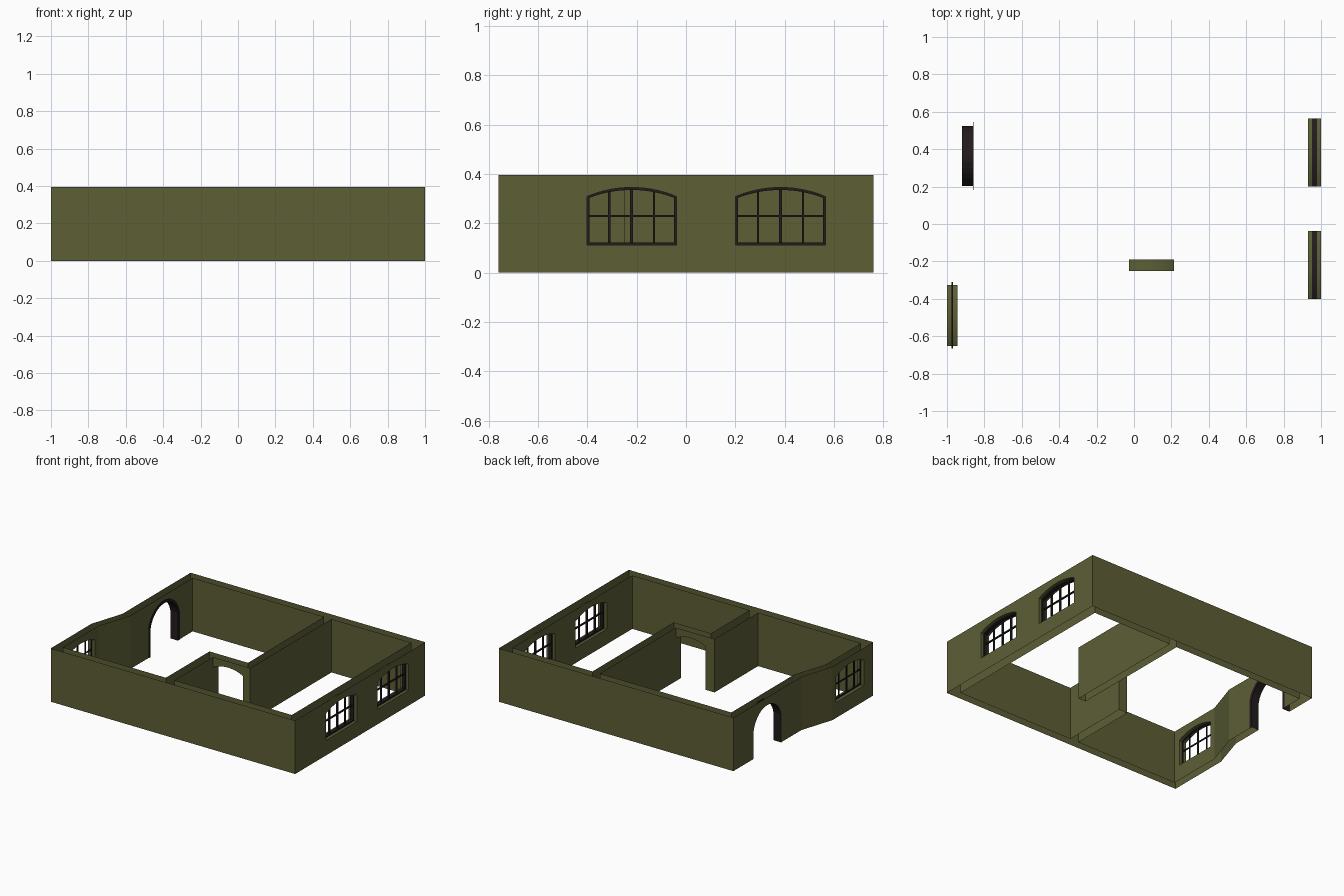
import bpy, bmesh, math
from mathutils import Vector

if "Cube" in bpy.data.objects:
    bpy.data.objects.remove(bpy.data.objects["Cube"])

H = 0.395          # wall height


def material(name, rgb):
    m = bpy.data.materials.new(name)
    m.diffuse_color = (*rgb, 1)
    m.use_nodes = True
    m.node_tree.nodes["Principled BSDF"].inputs["Base Color"].default_value = m.diffuse_color
    return m


GREEN = material("olive_wall", (0.108, 0.112, 0.036))
DARK = material("dark_wood", (0.016, 0.011, 0.012))


def finish(name, bm, mat):
    me = bpy.data.meshes.new(name)
    bm.to_mesh(me)
    bm.free()
    me.materials.append(mat)
    ob = bpy.data.objects.new(name, me)
    bpy.context.collection.objects.link(ob)
    return ob


def point(axis, d, u, z):
    """Point on a wall plane: axis 'x' means plane x = d, u runs along y."""
    return Vector((d, u, z)) if axis == 'x' else Vector((u, d, z))


def arch(c, hw, z0, spring, apex, n=14):
    """Open profile: jamb foot, segmental arch, other jamb foot."""
    h = apex - spring
    r = (hw * hw + h * h) / (2 * h)
    a = math.asin(min(1, hw / r))
    pts = [(c + hw, z0)]
    for i in range(n + 1):
        t = a - 2 * a * i / n
        pts.append((c + r * math.sin(t), apex - r + r * math.cos(t)))
    pts.append((c - hw, z0))
    return pts


def panel(name, axis, d, u0, u1, sign, holes=(), door=None):
    """Flat wall skin with window holes or a doorway cut to the floor."""
    outline = [(u0, 0)] + (door[::-1] if door else []) + [(u1, 0), (u1, H), (u0, H)]
    bm = bmesh.new()
    for loop in [outline, *holes]:
        vs = [bm.verts.new(point(axis, d, u, z)) for u, z in loop]
        for i in range(len(vs)):
            bm.edges.new((vs[i - 1], vs[i]))
    n = point(axis, sign, 0, 0)
    bmesh.ops.triangle_fill(bm, use_beauty=True, edges=bm.edges[:], normal=n)
    for f in bm.faces:
        f.normal_update()
        if f.normal.dot(n) < 0:
            f.normal_flip()
    finish(name, bm, GREEN)


def skin(name, path):
    """Plain vertical wall skin following a floor path."""
    bm = bmesh.new()
    cols = [[bm.verts.new((x, y, z)) for z in (0, H)] for x, y in path]
    for a, b in zip(cols, cols[1:]):
        bm.faces.new((a[0], b[0], b[1], a[1]))
    finish(name, bm, GREEN)


def reveal(name, axis, d0, d1, prof, mat, closed):
    """Lining of an opening between two wall skins."""
    bm = bmesh.new()
    cols = [[bm.verts.new(point(axis, d, u, z)) for d in (d0, d1)] for u, z in prof]
    for a, b in zip(cols, cols[1:] + (cols[:1] if closed else [])):
        bm.faces.new((a[0], b[0], b[1], a[1]))
    finish(name, bm, mat)


def ring(bm, d0, d1, outer, inner, closed):
    """Solid strip between two profiles on an x plane."""
    cols = []
    for (uo, zo), (ui, zi) in zip(outer, inner):
        cols.append([bm.verts.new(p) for p in
                     ((d0, uo, zo), (d1, uo, zo), (d1, ui, zi), (d0, ui, zi))])
    for a, b in zip(cols, cols[1:] + (cols[:1] if closed else [])):
        for i in range(4):
            j = (i + 1) % 4
            bm.faces.new((a[i], b[i], b[j], a[j]))


def box(bm, lo, hi):
    vs = bmesh.ops.create_cube(bm, size=1)["verts"]
    for v in vs:
        v.co = Vector([lo[k] if v.co[k] < 0 else hi[k] for k in range(3)])


def window_frame(name, d0, d1, c, hw, z0, spring, apex, w=0.01):
    bm = bmesh.new()
    ring(bm, d0, d1, arch(c, hw, z0, spring, apex),
         arch(c, hw - w, z0 + w, spring - w / 2, apex - w), True)
    h = apex - spring
    r = (hw * hw + h * h) / (2 * h)
    m = (d0 + d1) / 2
    t = min(0.006, (d1 - d0) / 2)
    for k in (-1, 0, 1):                       # upright bars
        y = c + k * hw / 2
        b = 0.006 if k == 0 else 0.0042
        top = apex - r + math.sqrt(r * r - (y - c) ** 2) - w / 2
        box(bm, (m - t, y - b, z0 + w / 2), (m + t, y + b, top))
    zc = (z0 + apex) / 2
    box(bm, (m - t, c - hw + w / 2, zc - 0.004), (m + t, c + hw - w / 2, zc + 0.004))
    bmesh.ops.recalc_face_normals(bm, faces=bm.faces[:])
    finish(name, bm, DARK)


# Right wall with two windows
R_IN = 0.93
right_dims = [(c, 0.182, 0.112, 0.308, 0.345) for c in (-0.22, 0.383)]
right_holes = [arch(*d) for d in right_dims]
panel("right_wall_outer", 'x', 1, -0.76, 0.76, 1, right_holes)
panel("right_wall_inner", 'x', R_IN, -0.70, 0.70, -1, right_holes)
for i, (d, prof) in enumerate(zip(right_dims, right_holes)):
    reveal(f"right_window_inner_lining_{i}", 'x', R_IN, 0.952, prof, GREEN, True)
    reveal(f"right_window_outer_lining_{i}", 'x', 0.978, 1, prof, GREEN, True)
    window_frame(f"right_window_frame_{i}", 0.952, 0.978, *d)

# Left wall: window section, slanted step, entrance section
left_dims = (-0.488, 0.163, 0.115, 0.305, 0.342)
left_hole = arch(*left_dims)
panel("left_window_wall_outer", 'x', -1, -0.76, -0.285, -1, [left_hole])
panel("left_window_wall_inner", 'x', -0.943, -0.70, -0.285, 1, [left_hole])
reveal("left_window_lining", 'x', -1, -0.943, left_hole, GREEN, True)
window_frame("left_window_frame", -0.975, -0.967, -0.488, 0.178, 0.103, 0.315, 0.355, 0.022)
skin("left_step_outer", [(-0.92, -0.035), (-1, -0.285)])
skin("left_step_inner", [(-0.943, -0.285), (-0.861, -0.035)])

entry = arch(0.363, 0.16, 0, 0.205, 0.338)
panel("entrance_wall_outer", 'x', -0.92, -0.035, 0.76, -1, door=entry)
panel("entrance_wall_inner", 'x', -0.861, -0.035, 0.70, 1, door=entry)
reveal("entrance_lining", 'x', -0.92, -0.861, entry, DARK, False)
bm = bmesh.new()
ring(bm, -0.862, -0.858, arch(0.363, 0.182, 0, 0.21, 0.358), entry, False)
bmesh.ops.recalc_face_normals(bm, faces=bm.faces[:])
finish("entrance_trim", bm, DARK)

# Front and back walls, open where the partition joins
skin("front_wall_outer", [(-1, -0.76), (1, -0.76)])
skin("back_wall_outer", [(1, 0.76), (-0.92, 0.76)])
skin("front_wall_inner_left", [(-0.10, -0.70), (-0.943, -0.70)])
skin("front_wall_inner_right", [(R_IN, -0.70), (-0.03, -0.70)])
skin("back_wall_inner_left", [(-0.861, 0.70), (0.215, 0.70)])
skin("back_wall_inner_right", [(0.275, 0.70), (R_IN, 0.70)])

# Stepped partition with an arched doorway
skin("partition_front_left_side", [(-0.10, -0.19), (-0.10, -0.70)])
skin("partition_front_right_side", [(-0.03, -0.70), (-0.03, -0.25)])
skin("partition_back_left_side", [(0.215, 0.70), (0.215, -0.19)])
skin("partition_back_right_side", [(0.275, -0.25), (0.275, 0.70)])
inner_arch = arch(0.0935, 0.1215, 0, 0.32, 0.35)
panel("partition_arch_back", 'y', -0.19, -0.10, 0.2155, 1, door=inner_arch)
panel("partition_arch_front", 'y', -0.25, -0.0285, 0.275, -1, door=inner_arch)
reveal("partition_arch_lining", 'y', -0.25, -0.19, inner_arch, GREEN, False)
